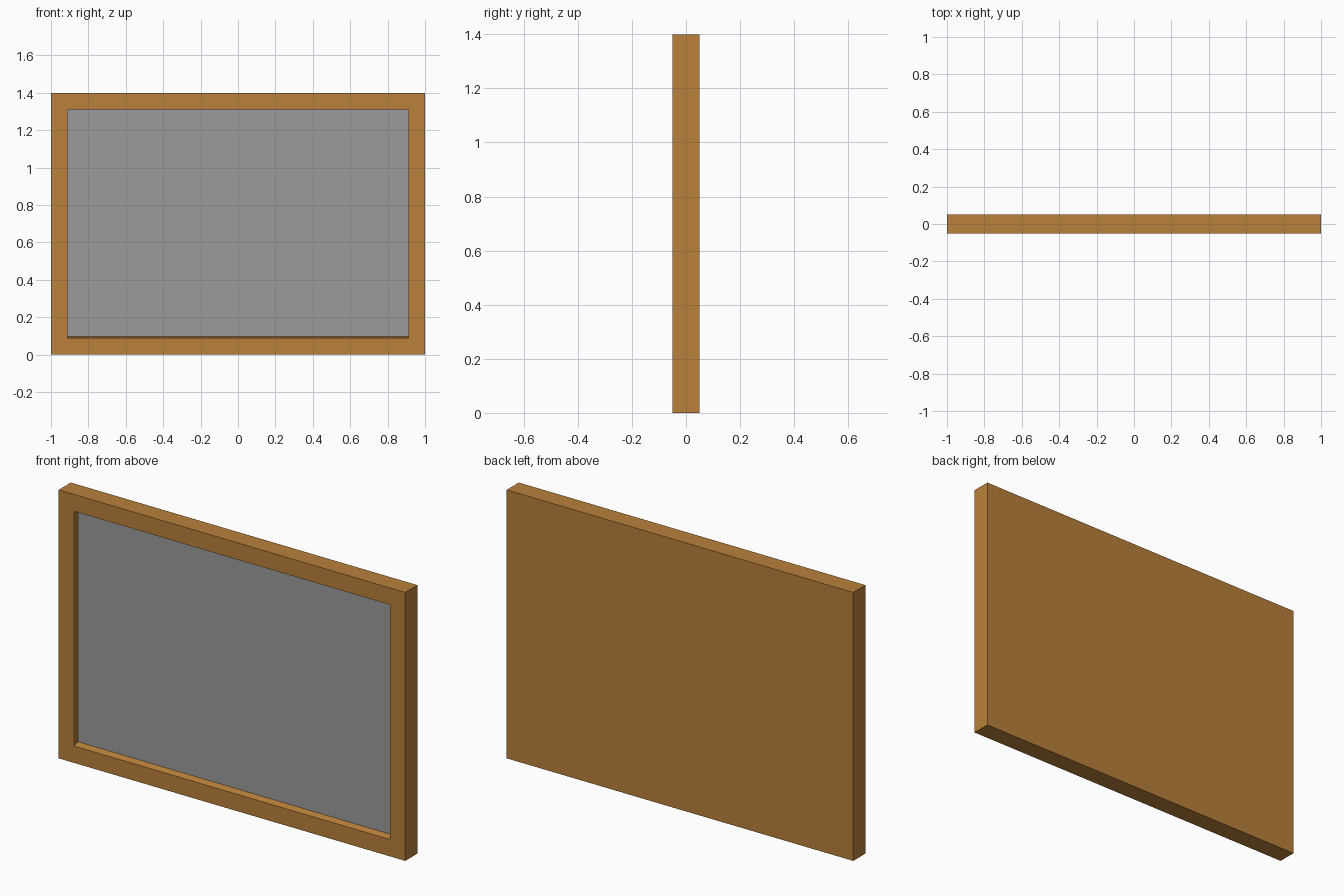
import bpy, bmesh

if "Cube" in bpy.data.objects:
    bpy.data.objects.remove(bpy.data.objects["Cube"])

W, D, H = 2.0, 0.10, 1.40      # outer size
BORDER = 0.088                 # frame width
FLOOR_Y, PANEL_Y = 0.0, -0.016 # recess floor, panel face
LEDGE_RISE = 0.013             # slope of the bottom ledge up to the floor


def add_object(name, bm, colour):
    bmesh.ops.recalc_face_normals(bm, faces=bm.faces[:])
    mesh = bpy.data.meshes.new(name)
    bm.to_mesh(mesh)
    bm.free()
    obj = bpy.data.objects.new(name, mesh)
    bpy.context.collection.objects.link(obj)
    mat = bpy.data.materials.new(name + "_colour")
    mat.diffuse_color = colour
    mat.use_nodes = True
    mat.node_tree.nodes["Principled BSDF"].inputs["Base Color"].default_value = mat.diffuse_color
    mesh.materials.append(mat)
    return obj


def box(size, centre):
    bm = bmesh.new()
    bmesh.ops.create_cube(bm, size=1)
    bmesh.ops.scale(bm, vec=size, verts=bm.verts)
    bmesh.ops.translate(bm, vec=centre, verts=bm.verts)
    bm.normal_update()
    return bm


# Wooden frame with closed back: inset the front face and push it inwards
bm = box((W, D, H), (0, 0, H / 2))
front = min(bm.faces, key=lambda f: f.calc_center_median().y)
bmesh.ops.inset_region(bm, faces=[front], thickness=BORDER, use_even_offset=True)
floor = bmesh.ops.extrude_discrete_faces(bm, faces=[front])["faces"][0]
for v in floor.verts:
    v.co.y = FLOOR_Y
    if v.co.z < H / 2:         # bottom ledge slopes up towards the panel
        v.co.z += LEDGE_RISE
add_object("wooden_frame", bm, (0.49, 0.216, 0.043, 1))

# Grey board surface, its edges let into the frame
thick = 0.026
bm = box((W - 2 * BORDER + 0.02, thick, H - 2 * BORDER + 0.02),
         (0, PANEL_Y + thick / 2, H / 2))
add_object("board_panel", bm, (0.33, 0.33, 0.33, 1))
